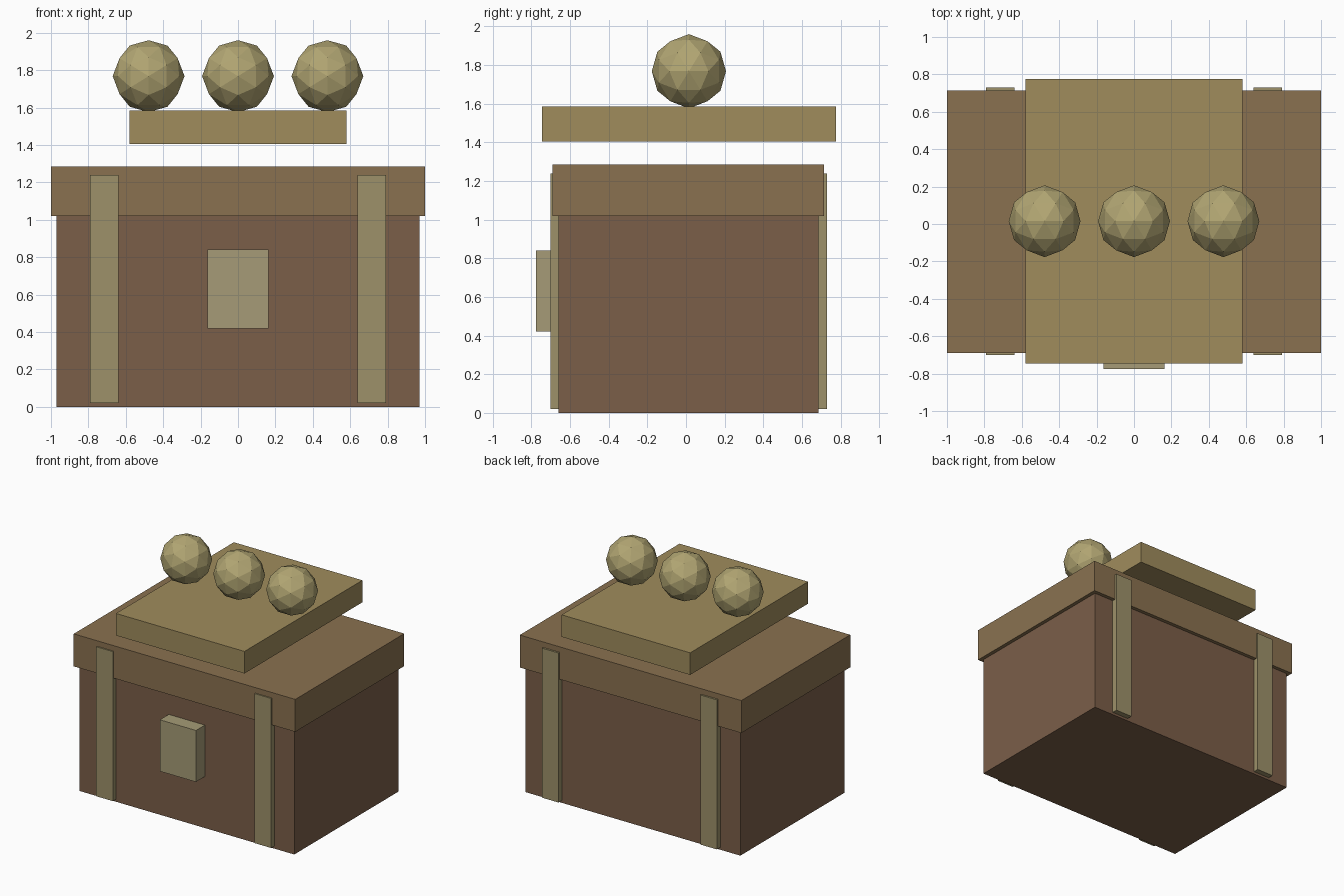
import bpy
import math

if "Cube" in bpy.data.objects:
    bpy.data.objects.remove(bpy.data.objects["Cube"])


def material(name, rgb):
    m = bpy.data.materials.new(name)
    # convert display colour to linear
    m.diffuse_color = [(c / 255) ** 2.2 for c in rgb] + [1]
    m.use_nodes = True
    m.node_tree.nodes["Principled BSDF"].inputs["Base Color"].default_value = m.diffuse_color
    return m


dark_wood = material("dark_wood", (122, 95, 74))
wood = material("wood", (137, 113, 81))
brass = material("brass", (156, 144, 105))
pale_brass = material("pale_brass", (164, 154, 118))
gold = material("gold", (158, 139, 93))
bright_gold = material("bright_gold", (176, 164, 114))


def box(name, x, y, z, mat):
    """Box from (min, max) pairs on each axis."""
    bpy.ops.mesh.primitive_cube_add(size=1, location=[sum(r) / 2 for r in (x, y, z)])
    ob = bpy.context.object
    ob.name = name
    ob.scale = [r[1] - r[0] for r in (x, y, z)]
    bpy.ops.object.transform_apply(location=False, rotation=False, scale=True)
    ob.data.materials.append(mat)
    return ob


# Chest body and overhanging lid
box("chest_body", (-0.97, 0.97), (-0.66, 0.685), (0, 1.02), dark_wood)
box("lid", (-1, 1), (-0.69, 0.715), (1.02, 1.285), wood)

# Bands passing through front and back
for side, name in ((-1, "left_band"), (1, "right_band")):
    box(name, sorted((side * 0.64, side * 0.79)), (-0.70, 0.73), (0.02, 1.24), brass)

# Latch on the front
box("latch", (-0.163, 0.163), (-0.775, -0.65), (0.42, 0.84), pale_brass)

# Floating slab with three faceted balls resting on it
box("gold_slab", (-0.58, 0.58), (-0.745, 0.775), (1.405, 1.585), gold)
for i in (-1, 0, 1):
    # turned so that edge midpoints lie on the axes
    bpy.ops.mesh.primitive_ico_sphere_add(
        subdivisions=2, radius=0.192, location=(0.478 * i, 0.015, 1.768),
        rotation=(0, -math.atan(2) / 2, 0))
    ball = bpy.context.object
    ball.name = f"gold_ball_{i + 2}"
    ball.data.materials.append(bright_gold)
